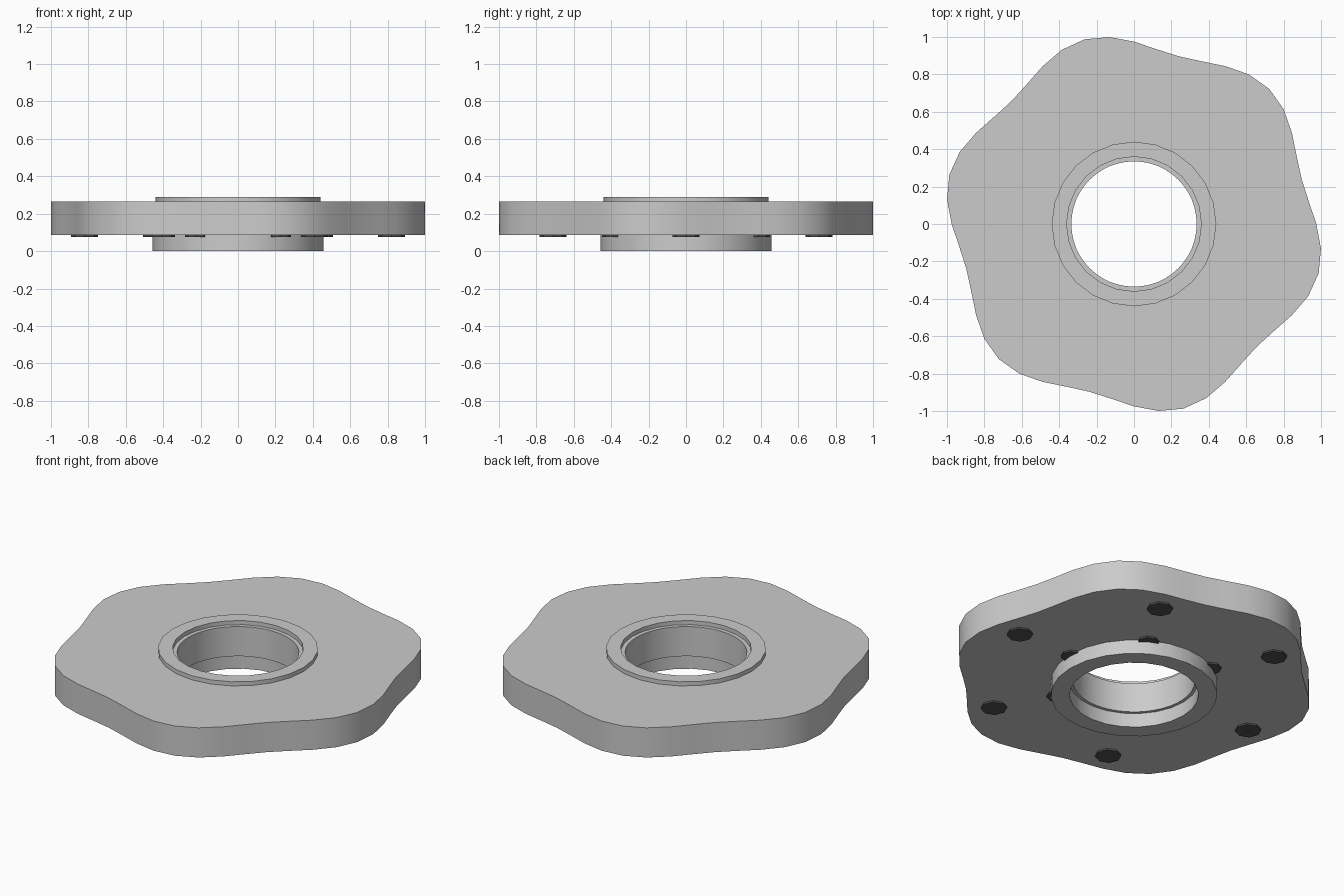
import bpy, bmesh
from math import cos, sin, pi, radians

if "Cube" in bpy.data.objects:
    bpy.data.objects.remove(bpy.data.objects["Cube"])


def finish(bm, name, material=None):
    bmesh.ops.recalc_face_normals(bm, faces=bm.faces)
    mesh = bpy.data.meshes.new(name)
    bm.to_mesh(mesh)
    bm.free()
    obj = bpy.data.objects.new(name, mesh)
    bpy.context.collection.objects.link(obj)
    if material:
        mesh.materials.append(material)
    bpy.ops.object.select_all(action='DESELECT')
    obj.select_set(True)
    bpy.context.view_layer.objects.active = obj
    bpy.ops.object.shade_smooth_by_angle(angle=radians(30))
    return obj


def ring(name, outer, inner, z0, z1, n):
    """Closed ring; outer is a radius as a function of the angle."""
    bm = bmesh.new()
    loops = []
    for i in range(n):
        a = 2 * pi * i / n
        corners = [(outer(a), z0), (outer(a), z1), (inner, z1), (inner, z0)]
        loops.append([bm.verts.new((r * cos(a), r * sin(a), z)) for r, z in corners])
    for i in range(n):
        p, q = loops[i], loops[(i + 1) % n]
        for k in range(4):
            m = (k + 1) % 4
            bm.faces.new((p[k], q[k], q[m], p[m]))
    return finish(bm, name)


def pad(name, radius, x, y, z0, z1, material):
    bm = bmesh.new()
    bmesh.ops.create_cone(bm, cap_ends=True, segments=8, radius1=radius,
                          radius2=radius, depth=z1 - z0)
    bmesh.ops.translate(bm, verts=bm.verts, vec=(x, y, (z0 + z1) / 2))
    return finish(bm, name, material)


dark = bpy.data.materials.new("dark_bolt")
dark.diffuse_color = (0.08, 0.08, 0.08, 1)
dark.use_nodes = True
dark.node_tree.nodes["Principled BSDF"].inputs["Base Color"].default_value = dark.diffuse_color

# Wavy six-lobed plate
ring("lobed_plate", lambda a: 0.975 + 0.047 * cos(6 * (a - pi / 4)),
     0.335, 0.085, 0.265, 48)

# Raised lip on top and hub below
ring("top_lip", lambda a: 0.44, 0.36, 0.265, 0.29, 24)
ring("bottom_hub", lambda a: 0.458, 0.355, 0.0, 0.085, 24)

# Bolt heads underneath: outer circle and inner circle around the hub
for i in range(6):
    a = i * pi / 3
    pad(f"outer_bolt_{i + 1}", 0.072, 0.82 * cos(a), 0.82 * sin(a), 0.075, 0.09, dark)
    pad(f"inner_bolt_{i + 1}", 0.06, 0.448 * cos(a), 0.448 * sin(a), 0.075, 0.09, dark)
